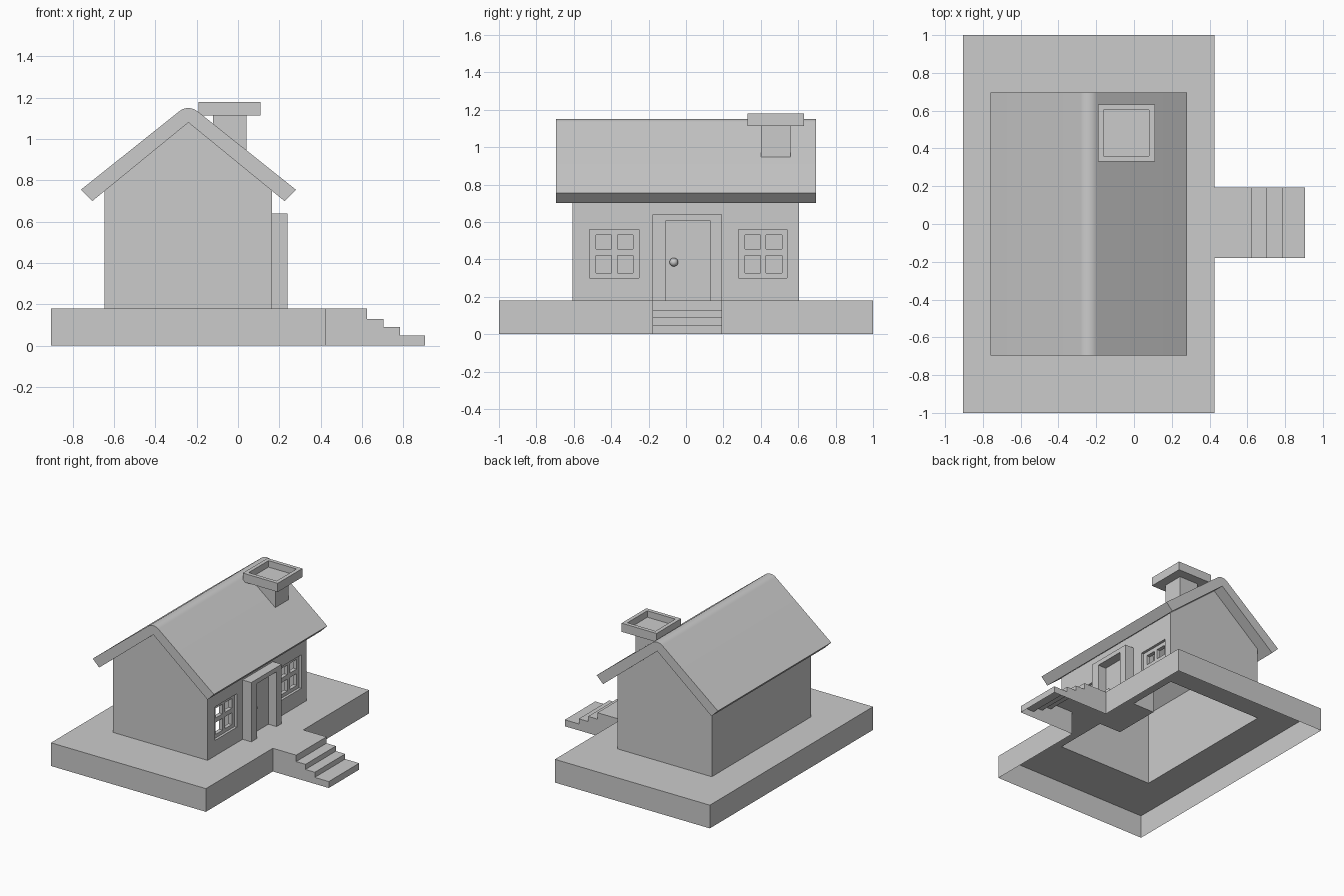
import bpy, bmesh, math

if "Cube" in bpy.data.objects:
    bpy.data.objects.remove(bpy.data.objects["Cube"])


def finish(bm, name, smooth=False):
    bmesh.ops.remove_doubles(bm, verts=bm.verts, dist=1e-5)
    me = bpy.data.meshes.new(name)
    bm.to_mesh(me)
    bm.free()
    ob = bpy.data.objects.new(name, me)
    bpy.context.collection.objects.link(ob)
    if smooth:
        bpy.ops.object.select_all(action='DESELECT')
        ob.select_set(True)
        bpy.context.view_layer.objects.active = ob
        bpy.ops.object.shade_smooth_by_angle(angle=math.radians(30))
    return ob


def sheet(bm, axis, c, us, vs, holes=(), flip=False):
    """Axis-aligned grid of quads at coordinate c, leaving out hole cells."""
    for i in range(len(us) - 1):
        for j in range(len(vs) - 1):
            if (i, j) in holes:
                continue
            quad = []
            for u, v in ((us[i], vs[j]), (us[i+1], vs[j]), (us[i+1], vs[j+1]), (us[i], vs[j+1])):
                p = [u, v]
                p.insert(axis, c)
                quad.append(bm.verts.new(p))
            bm.faces.new(quad[::-1] if flip else quad)


def prism(bm, pts, y0, y1, skip=()):
    """Extrude an x-z profile along y; skipped edges stay open."""
    a = [bm.verts.new((x, y0, z)) for x, z in pts]
    b = [bm.verts.new((x, y1, z)) for x, z in pts]
    bm.faces.new(a)
    bm.faces.new(b[::-1])
    n = len(pts)
    for i in range(n):
        if i not in skip:
            j = (i + 1) % n
            bm.faces.new((a[i], b[i], b[j], a[j]))


def box(bm, x0, x1, y0, y1, z0, z1):
    prism(bm, [(x0, z0), (x1, z0), (x1, z1), (x0, z1)], y0, y1)


FLOOR = 0.18
BX = (-0.905, 0.425)              # base extent
HX, HY = (-0.645, 0.165), (-0.608, 0.605)   # house extent
SY = (-0.18, 0.193)               # steps and door frame
EAVE, RIDGE, MID = 0.75, 1.08, -0.24

# Hollow base, open below, under the house and towards the steps
bm = bmesh.new()
sheet(bm, 2, FLOOR, (BX[0], *HX, BX[1]), (-1, *HY, 1), {(1, 1)})
sheet(bm, 1, -1, BX, (0, FLOOR))
sheet(bm, 1, 1, BX, (0, FLOOR), flip=True)
sheet(bm, 0, BX[0], (-1, 1), (0, FLOOR), flip=True)
sheet(bm, 0, BX[1], (-1, *SY, 1), (0, FLOOR), {(1, 0)})
finish(bm, "base")

# Steps, open below
bm = bmesh.new()
prism(bm, [(0.425, 0), (0.905, 0), (0.905, 0.05), (0.785, 0.05), (0.785, 0.09),
           (0.705, 0.09), (0.705, 0.13), (0.625, 0.13), (0.625, FLOOR), (0.425, FLOOR)],
      *SY, skip={0, 9})
finish(bm, "steps")

# House walls with window openings on the door side
WINDOWS = ((-0.515, -0.25), (0.28, 0.54))
WZ = (0.30, 0.56)
DEPTH = 0.145
bm = bmesh.new()
prism(bm, [(HX[0], FLOOR), (HX[1], FLOOR), (HX[1], EAVE), (MID, RIDGE), (HX[0], EAVE)],
      *HY, skip={0, 1, 2, 3})
sheet(bm, 0, HX[1], (HY[0], *WINDOWS[0], *WINDOWS[1], HY[1]), (FLOOR, *WZ, EAVE),
      {(1, 1), (3, 1)})
for y0, y1 in WINDOWS:            # recess sides
    sheet(bm, 2, WZ[0], (DEPTH, HX[1]), (y0, y1))
    sheet(bm, 2, WZ[1], (DEPTH, HX[1]), (y0, y1), flip=True)
    sheet(bm, 1, y0, (DEPTH, HX[1]), WZ, flip=True)
    sheet(bm, 1, y1, (DEPTH, HX[1]), WZ)
finish(bm, "house_walls")

# Window frames with four open panes each
for k, (y0, y1) in enumerate(WINDOWS):
    ys = [y0] + [y0 + d for d in (0.035, 0.118, 0.148, 0.232)] + [y1]
    bm = bmesh.new()
    sheet(bm, 0, DEPTH, ys, (WZ[0], 0.328, 0.42, 0.455, 0.53, WZ[1]),
          {(1, 1), (1, 3), (3, 1), (3, 3)})
    ob = finish(bm, "window_frame_%d" % (k + 1))
    mod = ob.modifiers.new("thickness", 'SOLIDIFY')
    mod.thickness = 0.03
    mod.offset = -1

# Door frame, door and knob
bm = bmesh.new()
box(bm, -0.02, 0.24, SY[0], -0.11, FLOOR, 0.605)
box(bm, -0.02, 0.24, 0.13, SY[1], FLOOR, 0.605)
box(bm, -0.02, 0.24, *SY, 0.605, 0.64)
finish(bm, "door_frame")
bm = bmesh.new()
box(bm, -0.02, 0.17, -0.11, 0.13, FLOOR, 0.605)
finish(bm, "door")
bm = bmesh.new()
bmesh.ops.create_uvsphere(bm, u_segments=16, v_segments=10, radius=0.023)
bmesh.ops.translate(bm, verts=bm.verts, vec=(0.185, -0.065, 0.385))
finish(bm, "door_knob", smooth=True)

# Roof with rounded ridge
arc = [(MID + 0.07 * math.sin(math.radians(a)), RIDGE + 0.07 * math.cos(math.radians(a)))
       for a in [39 - 78 * i / 10 for i in range(11)]]
bm = bmesh.new()
prism(bm, [(0.225, 0.70), (0.28, 0.755), *arc, (-0.76, 0.755), (-0.705, 0.70), (MID, RIDGE)],
      -0.695, 0.695)
finish(bm, "roof", smooth=True)

# Chimney shaft, its foot cut along the roof slope
bm = bmesh.new()
prism(bm, [(-0.12, 1.04), (0.04, 0.91), (0.04, 1.12), (-0.12, 1.12)], 0.40, 0.56)
finish(bm, "chimney_shaft")

# Chimney cap with a sunken top
bm = bmesh.new()
box(bm, -0.19, 0.11, 0.33, 0.632, 1.113, 1.18)
bm.normal_update()
top = max(bm.faces, key=lambda f: f.calc_center_median().z)
bmesh.ops.inset_region(bm, faces=[top], thickness=0.042)
inner = bmesh.ops.inset_region(bm, faces=[top], thickness=0.0001)
bmesh.ops.translate(bm, verts=top.verts, vec=(0, 0, -0.05))
finish(bm, "chimney_cap")
